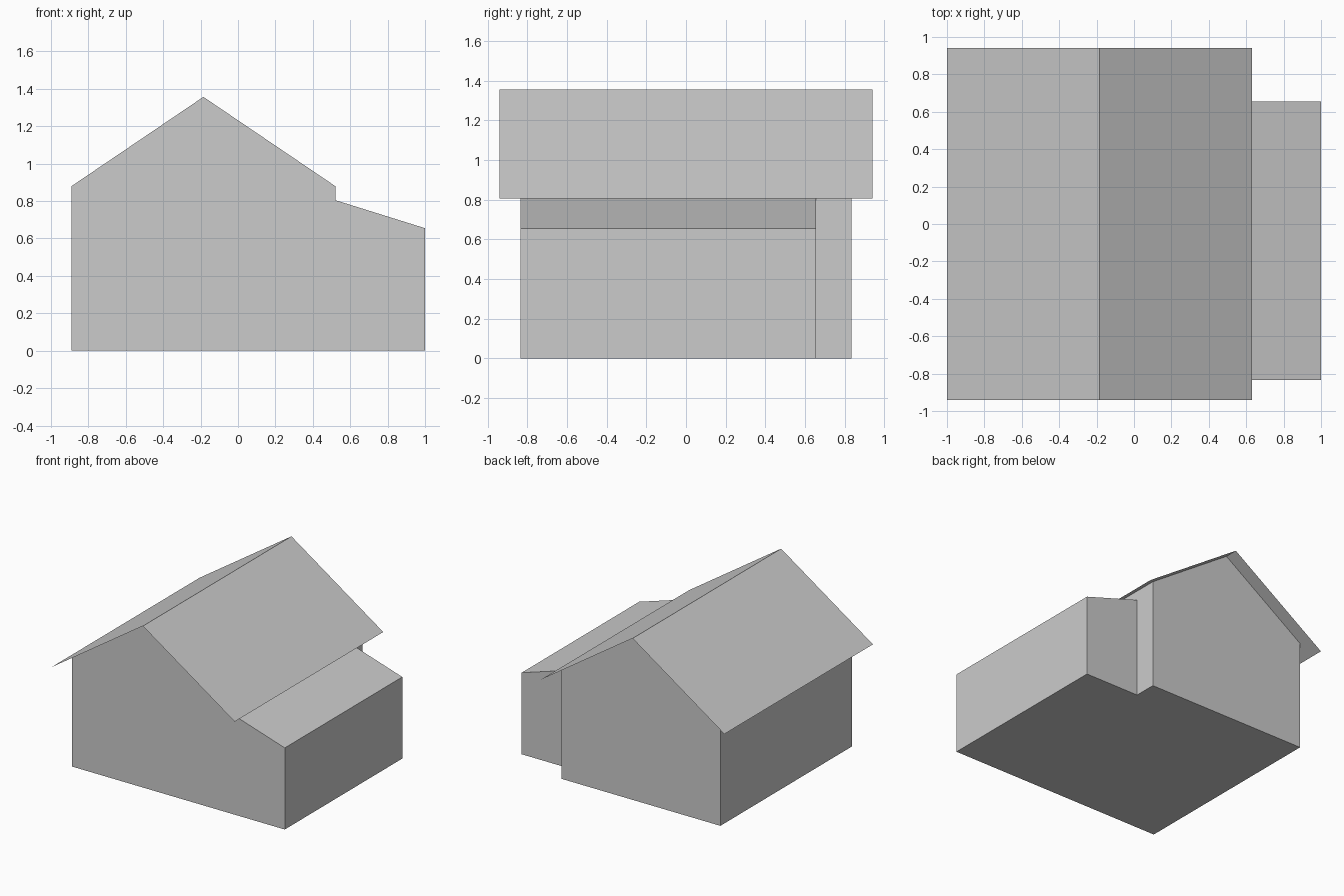
import bpy
import bmesh

cube = bpy.data.objects.get("Cube")
if cube:
    bpy.data.objects.remove(cube, do_unlink=True)

# One plain grey for the whole building
grey = bpy.data.materials.new("plain_grey")
grey.use_nodes = True
colour = (0.6, 0.6, 0.6, 1)
grey.diffuse_color = colour
grey.node_tree.nodes["Principled BSDF"].inputs["Base Color"].default_value = colour

LEFT, EAVE_X, SIDE_X = -0.89, 0.52, 1.0
EAVE_Z, LEAN_TOP, LEAN_LOW = 0.88, 0.805, 0.655
RIDGE = (-0.185, 1.357)
FRONT, STEP, BACK = -0.835, 0.655, 0.835


def cap(bm, points, y):
    """Flat face at depth y through (x, z) points."""
    return bm.faces.new([bm.verts.new((x, y, z)) for x, z in points])


def strip(bm, points, y0, y1):
    """Sheet that runs along (x, z) points from y0 to y1."""
    for (ax, az), (bx, bz) in zip(points, points[1:]):
        corners = ((ax, y0, az), (bx, y0, bz), (bx, y1, bz), (ax, y1, az))
        bm.faces.new([bm.verts.new(c) for c in corners])


def finish(bm, name):
    bmesh.ops.remove_doubles(bm, verts=bm.verts, dist=0.0001)
    bmesh.ops.dissolve_limit(bm, angle_limit=0.01, verts=bm.verts, edges=bm.edges)
    mesh = bpy.data.meshes.new(name)
    bm.to_mesh(mesh)
    bm.free()
    mesh.materials.append(grey)
    obj = bpy.data.objects.new(name, mesh)
    bpy.context.collection.objects.link(obj)


# House walls, floor and lean-to as one shell, open under the main roof
left_wall = [(LEFT, 0), (LEFT, EAVE_Z)]
right_wall = [(EAVE_X, EAVE_Z), (EAVE_X, LEAN_TOP)]
lean_to = [(SIDE_X, LEAN_LOW), (SIDE_X, 0)]
inner_foot = (EAVE_X, 0)

bm = bmesh.new()
cap(bm, (left_wall + [RIDGE] + right_wall + lean_to + [inner_foot])[::-1], FRONT)
cap(bm, left_wall + [RIDGE] + right_wall + [inner_foot], BACK)
cap(bm, right_wall[1:] + lean_to + [inner_foot], STEP)
strip(bm, left_wall, FRONT, BACK)
strip(bm, right_wall + lean_to + [inner_foot, left_wall[0]], FRONT, STEP)
strip(bm, right_wall + [inner_foot, left_wall[0]], STEP, BACK)
finish(bm, "house_walls")

# Thin gable roof overhanging on every side
bm = bmesh.new()
strip(bm, [(-1.0, 0.807), RIDGE, (0.63, 0.807)], -0.942, 0.942)
finish(bm, "gable_roof")
